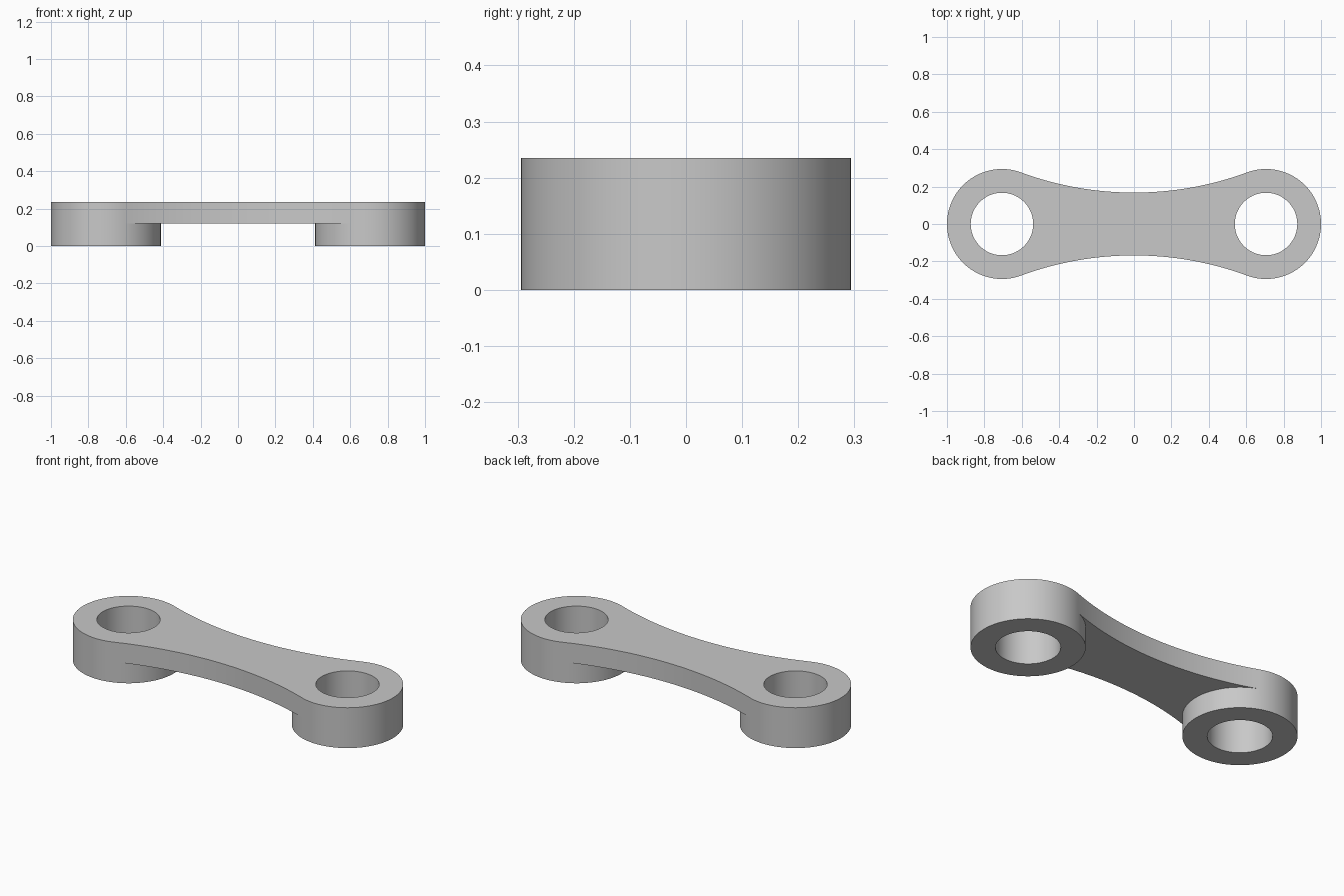
import bpy, bmesh, math

cube = bpy.data.objects.get("Cube")
if cube:
    bpy.data.objects.remove(cube)

CX, R, HOLE = 0.706, 0.294, 0.167     # boss centre, outer radius, bore radius
WAIST, WEB, TOP = 0.168, 0.12, 0.235  # half width at middle, web underside, height
IN_SEG, OUT_SEG, SIDE_SEG = 32, 56, 32

# Side arcs are tangent to both bosses
ARC = (CX**2 + WAIST**2 - R**2) / (2 * (R - WAIST))
ARC_Y = WAIST + ARC
A = math.atan2(ARC_Y, CX)             # tangent angle, measured from the inward direction

bm = bmesh.new()


def face(points):
    bm.faces.new([bm.verts.new(p) for p in points])


def wall(path, z0, z1):
    for (ax, ay), (bx, by) in zip(path, path[1:]):
        face([(ax, ay, z0), (bx, by, z0), (bx, by, z1), (ax, ay, z1)])


def boss_arc(side, radius, start, end, n):
    angles = [start + (end - start) * i / n for i in range(n + 1)]
    return [(side * (CX - radius * math.cos(t)), radius * math.sin(t)) for t in angles]


def side_arc(sign):
    half = math.pi / 2 - A
    angles = [half * (2 * i / SIDE_SEG - 1) for i in range(SIDE_SEG + 1)]
    return [(ARC * math.sin(t), sign * (ARC_Y - ARC * math.cos(t))) for t in angles]


# Bosses with through bores
for side in (-1, 1):
    spans = ((-A, A, IN_SEG), (A, 2 * math.pi - A, OUT_SEG))
    for k, span in enumerate(spans):
        rim = boss_arc(side, R, *span)
        bore = boss_arc(side, HOLE, *span)
        wall(rim, 0, WEB)
        if k == 1:
            wall(rim, WEB, TOP)
        wall(bore, 0, TOP)
        for i in range(len(rim) - 1):
            for z in (0, TOP):
                face([(*p, z) for p in (rim[i], rim[i + 1], bore[i + 1], bore[i])])

# Waisted web joining the bosses
back, front = side_arc(1), side_arc(-1)
for edge in (back, front):
    wall(edge, WEB, TOP)
left_in = boss_arc(-1, R, -A, A, IN_SEG)
right_in = boss_arc(1, R, -A, A, IN_SEG)
outline = back[:-1] + right_in[::-1] + front[::-1][1:-1] + left_in[:-1]
for z in (WEB, TOP):
    face([(x, y, z) for x, y in outline])

bmesh.ops.remove_doubles(bm, verts=bm.verts, dist=1e-5)
bmesh.ops.recalc_face_normals(bm, faces=bm.faces)
mesh = bpy.data.meshes.new("link_arm")
bm.to_mesh(mesh)
bm.free()

# Plain grey metal
grey = bpy.data.materials.new("light_grey")
grey.use_nodes = True
colour = (0.58, 0.58, 0.58, 1)
grey.diffuse_color = colour
grey.node_tree.nodes["Principled BSDF"].inputs["Base Color"].default_value = colour
mesh.materials.append(grey)

arm = bpy.data.objects.new("link_arm", mesh)
bpy.context.collection.objects.link(arm)
bpy.ops.object.select_all(action="DESELECT")
arm.select_set(True)
bpy.context.view_layer.objects.active = arm
bpy.ops.object.shade_smooth_by_angle(angle=math.radians(30))
